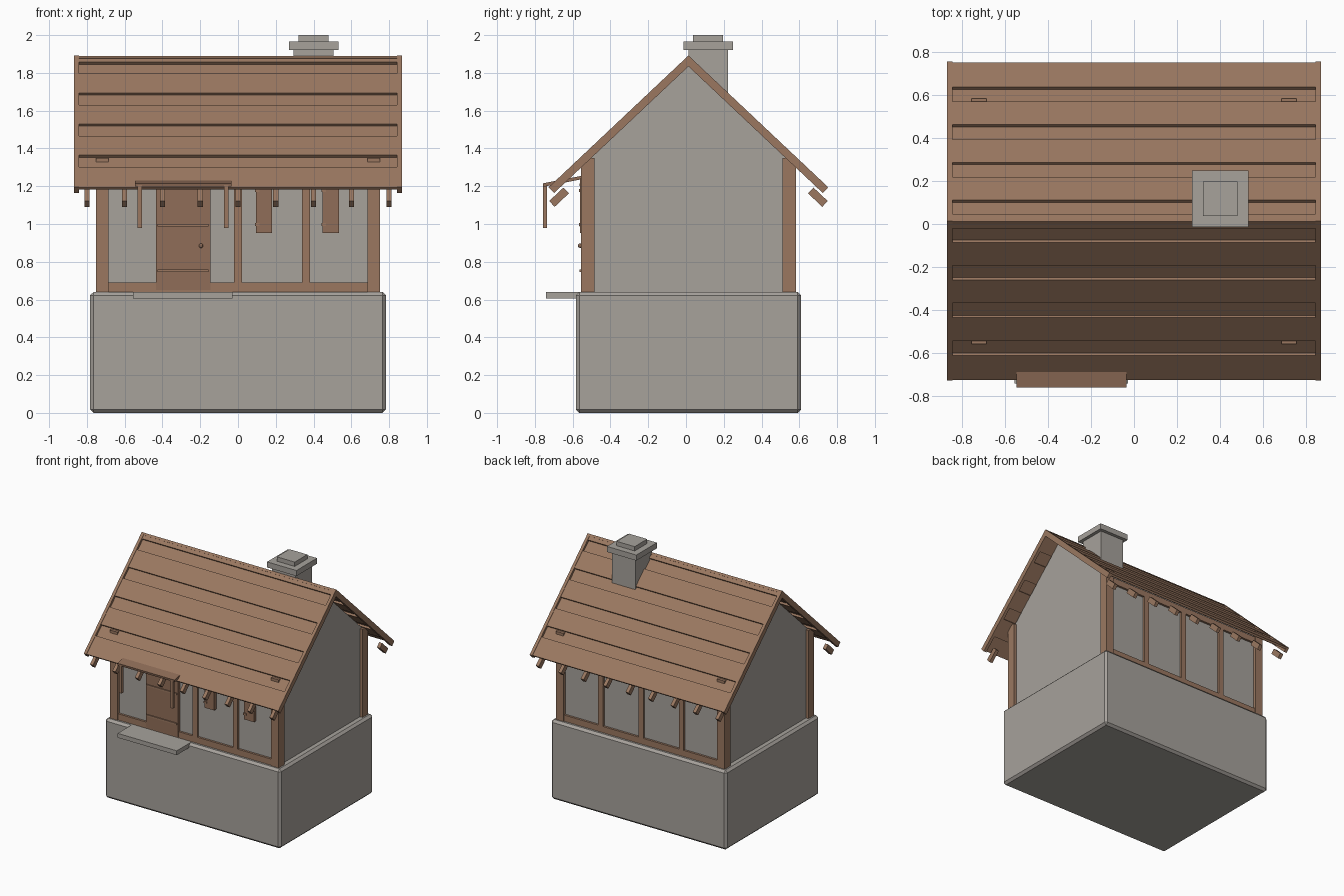
import bpy, bmesh, math
from mathutils import Matrix, Vector

if "Cube" in bpy.data.objects:
    bpy.data.objects.remove(bpy.data.objects["Cube"])

C = 0.013                       # y of the ridge line
APEX = 1.892                    # height of the roof surface at the ridge
A = math.radians(43.3)          # roof pitch
COS, SIN = math.cos(A), math.sin(A)


def material(name, rgb):
    m = bpy.data.materials.new(name)
    m.diffuse_color = (*rgb, 1)
    m.use_nodes = True
    m.node_tree.nodes["Principled BSDF"].inputs["Base Color"].default_value = m.diffuse_color
    return m


STONE = material("stone grey", (0.385, 0.36, 0.33))
WOOD = material("wood brown", (0.325, 0.187, 0.118))
DARK = material("door brown", (0.28, 0.155, 0.098))


def finish(name, bm, mat):
    bmesh.ops.recalc_face_normals(bm, faces=bm.faces)
    me = bpy.data.meshes.new(name)
    bm.to_mesh(me)
    bm.free()
    me.materials.append(mat)
    ob = bpy.data.objects.new(name, me)
    bpy.context.collection.objects.link(ob)
    return ob


def add_box(bm, x, y, z, matrix=Matrix()):
    """Add a box spanning the (min, max) pairs x, y and z."""
    size = Matrix.Diagonal((x[1] - x[0], y[1] - y[0], z[1] - z[0], 1))
    mid = Matrix.Translation((sum(x) / 2, sum(y) / 2, sum(z) / 2))
    bmesh.ops.create_cube(bm, size=1, matrix=matrix @ mid @ size)


def boxes(name, mat, spans, matrix=Matrix()):
    bm = bmesh.new()
    for s in spans:
        add_box(bm, *s, matrix)
    return finish(name, bm, mat)


def slope(side):
    """Local y runs down the slope, local z points out of the roof."""
    m = Matrix.Identity(4)
    m.col[0][:3] = (1, 0, 0)
    m.col[1][:3] = (0, side * COS, -SIN)
    m.col[2][:3] = (0, side * SIN, COS)
    m.translation = Vector((0, C, APEX))
    return m


# Stone foundation with chamfered edges
base = boxes("foundation", STONE, [((-0.783, 0.783), (C - 0.596, C + 0.596), (0, 0.64))])
bev = base.modifiers.new("chamfer", 'BEVEL')
bev.width = 0.018
bev.segments = 1

# Plastered walls with gables, one extruded profile
bm = bmesh.new()
HW, XW = 0.545, 0.73
peak = APEX - 0.037 / COS
shoulder = peak - HW * math.tan(A)
prof = [(-HW, 0.62), (HW, 0.62), (HW, shoulder), (0, peak), (-HW, shoulder)]
face = bm.faces.new([bm.verts.new((-XW, C + y, z)) for y, z in prof])
ext = bmesh.ops.extrude_face_region(bm, geom=[face])
bmesh.ops.translate(bm, vec=(2 * XW, 0, 0),
                    verts=[v for v in ext["geom"] if isinstance(v, bmesh.types.BMVert)])
finish("walls", bm, STONE)

# Corner posts
boxes("corner_posts", WOOD, [
    (tuple(sorted((sx * 0.685, sx * 0.753))),
     tuple(sorted((C + sy * 0.498, C + sy * 0.57))), (0.64, 1.35))
    for sx in (-1, 1) for sy in (-1, 1)])

# Timber frame on the front and back: sills, plates and studs
for label, sy in (("front", -1), ("back", 1)):
    ys = tuple(sorted((C + sy * 0.52, C + sy * 0.562)))
    spans = [((-0.69, 0.69), ys, (0.64, 0.69)), ((-0.69, 0.69), ys, (1.25, 1.30))]
    spans += [((x - 0.022, x + 0.022), ys, (0.69, 1.25)) for x in (-0.36, 0, 0.36)]
    boxes(label + "_frame", WOOD, spans)

# Two-layer board roof, barge boards and floating rafter tails
UPPER = [(0, 0.035), (0.1, 0.207), (0.275, 0.382), (0.45, 0.557), (0.625, 0.738)]
LOWER = [(0.015, 0.12), (0.187, 0.295), (0.362, 0.47), (0.537, 0.645)]
for label, side in (("front", -1), ("back", 1)):
    m = slope(side)
    spans = [((-0.845, 0.845), (a / COS, b / COS), (-0.019, -0.003)) for a, b in UPPER]
    spans += [((-0.845, 0.845), (a / COS, b / COS), (-0.035, -0.019)) for a, b in LOWER]
    boxes(label + "_roof_boards", WOOD, spans, m)
    boxes(label + "_barge_boards", WOOD, [
        (x, (0, 0.74 / COS), (-0.042, 0)) for x in ((-0.867, -0.843), (0.843, 0.867))], m)
    mid = m.inverted() @ Vector((0, C + side * 0.685, 1.142))
    boxes(label + "_rafter_tails", WOOD, [
        ((0.2 * i - 0.0135, 0.2 * i + 0.0135), (mid.y - 0.052, mid.y + 0.052),
         (mid.z - 0.021, mid.z + 0.021)) for i in range(-4, 5)], m)

# Chimney with stepped cap
CX, CY = 0.4, 0.117
boxes("chimney", STONE, [
    ((CX - r, CX + r), (CY - r, CY + r), z)
    for r, z in ((0.105, (1.5, 1.92)), (0.131, (1.92, 1.965)), (0.08, (1.965, 2.0)))])

# Door with two ledges and a round knob
boxes("door", DARK, [((-0.433, -0.145), (-0.555, -0.5), (0.65, 1.25))])
boxes("door_ledges", WOOD, [((-0.425, -0.155), (-0.563, -0.55), (z, z + 0.014))
                            for z in (0.745, 0.987, 1.2)])
bm = bmesh.new()
bmesh.ops.create_uvsphere(bm, u_segments=10, v_segments=6, radius=0.012,
                          matrix=Matrix.Translation((-0.196, -0.56, 0.885)))
finish("door_knob", bm, DARK)

# Shutters with small hinges
for label, x0, x1 in (("left", 0.095, 0.18), ("right", 0.447, 0.535)):
    boxes(label + "_shutter", DARK, [((x0, x1), (-0.56, -0.53), (0.952, 1.24))])
    boxes(label + "_shutter_hinges", WOOD, [
        ((x0 - 0.005, x0 + 0.02), (-0.566, -0.54), (z, z + 0.015)) for z in (0.99, 1.17)])

# Door step
boxes("door_step", STONE, [((-0.555, -0.028), (-0.74, -0.56), (0.605, 0.64))])

# Awning over the door: sloping board and two hanging posts
tilt = Matrix.Translation((0, -0.757, 1.197)) @ Matrix.Rotation(math.radians(11), 4, 'X')
boxes("awning_board", DARK, [((-0.545, -0.035), (0.002, 0.215), (0, 0.018))], tilt)
boxes("awning_posts", WOOD, [((x - 0.012, x + 0.012), (-0.757, -0.735), (0.98, 1.21))
                             for x in (-0.52, -0.062)])
